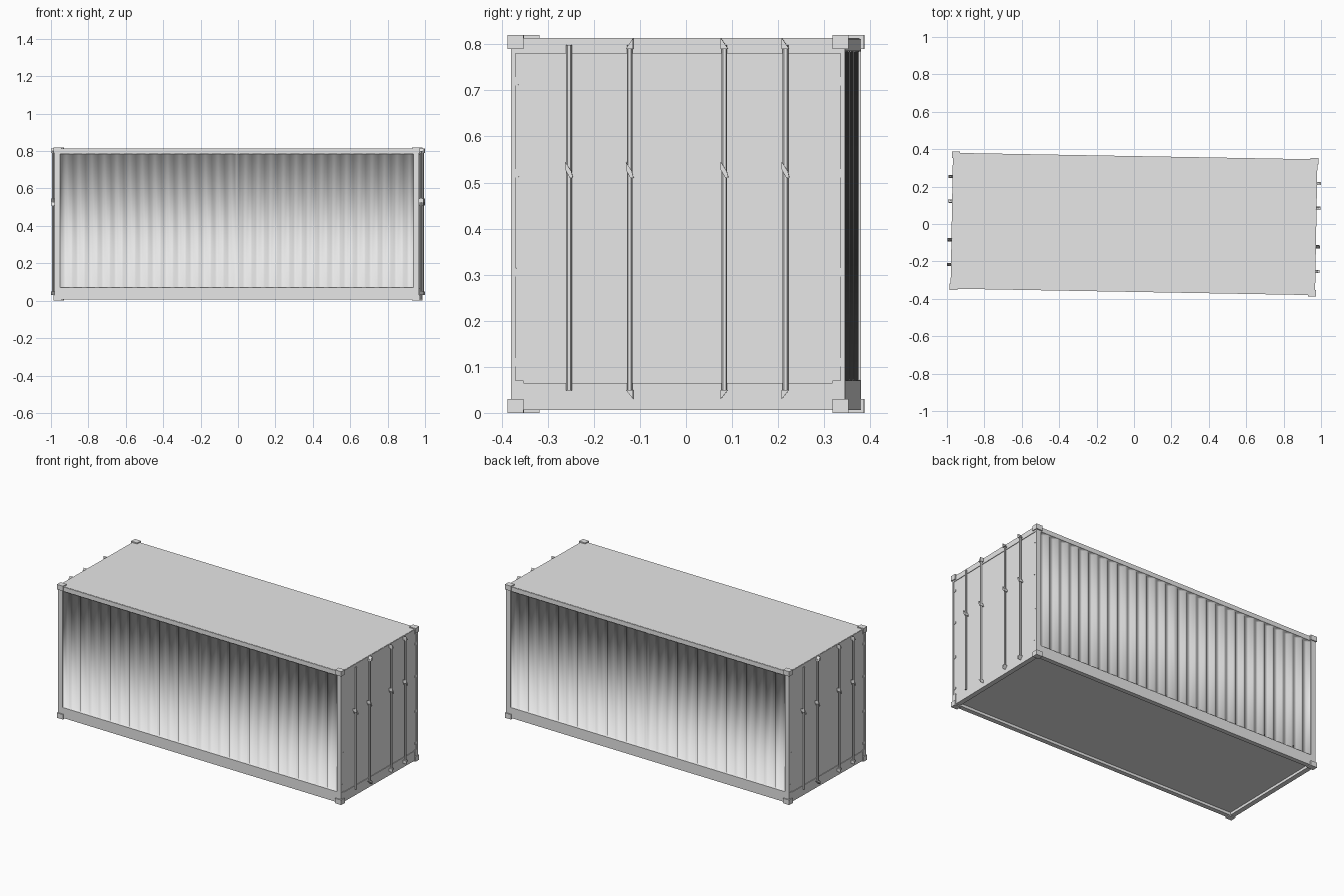
import bpy, bmesh, math
from mathutils import Matrix, Vector

cube = bpy.data.objects.get("Cube")
if cube:
    bpy.data.objects.remove(cube, do_unlink=True)

YAW = math.radians(-1.02)      # the whole container is turned slightly

grey = bpy.data.materials.new("light_grey")
grey.use_nodes = True
grey.diffuse_color = (0.8, 0.8, 0.8, 1)
grey.node_tree.nodes["Principled BSDF"].inputs["Base Color"].default_value = (0.8, 0.8, 0.8, 1)


def finish(name, bm, mirror=(False, False), recalc=True, smooth=False):
    """Turn a bmesh into a named object, optionally mirrored in x and y."""
    if recalc:
        bmesh.ops.recalc_face_normals(bm, faces=bm.faces)
    me = bpy.data.meshes.new(name)
    bm.to_mesh(me)
    bm.free()
    me.materials.append(grey)
    for p in me.polygons:
        p.use_smooth = smooth
    ob = bpy.data.objects.new(name, me)
    bpy.context.collection.objects.link(ob)
    ob.rotation_euler.z = YAW
    if any(mirror):
        m = ob.modifiers.new("Mirror", 'MIRROR')
        m.use_axis = (mirror[0], mirror[1], False)
        m.merge_threshold = 0.0005
    return ob


def add_box(bm, x, y, z):
    """Box between the given (low, high) ranges."""
    c = Vector([(a + b) / 2 for a, b in (x, y, z)])
    s = [abs(b - a) for a, b in (x, y, z)]
    bmesh.ops.create_cube(bm, size=1, matrix=Matrix.Translation(c) @ Matrix.Diagonal((*s, 1)))


def add_prism(bm, x0, x1, profile):
    """Extrude a y-z profile from x0 to x1."""
    a = [bm.verts.new((x0, y, z)) for y, z in profile]
    b = [bm.verts.new((x1, y, z)) for y, z in profile]
    bm.faces.new(a)
    bm.faces.new(b[::-1])
    n = len(profile)
    for i in range(n):
        j = (i + 1) % n
        bm.faces.new((a[j], a[i], b[i], b[j]))


def boxes(name, specs, mirror=(False, False)):
    bm = bmesh.new()
    for s in specs:
        add_box(bm, *s)
    return finish(name, bm, mirror)


# Frame, corner blocks, roof and floor
boxes("side_rails", [((-0.975, 0.975), (0.335, 0.363), (0.785, 0.812)),
                     ((-0.975, 0.975), (0.335, 0.363), (0.006, 0.07))], (False, True))
boxes("end_rails", [((0.945, 0.9745), (-0.353, 0.353), (0.78, 0.812)),
                    ((0.945, 0.9745), (-0.353, 0.353), (0.006, 0.065))], (True, False))
boxes("corner_posts", [((0.945, 0.975), (0.353, 0.363), (0.03, 0.79))], (True, True))
boxes("corner_blocks", [((0.938, 0.98), (0.335, 0.37), (0.79, 0.82)),
                        ((0.938, 0.98), (0.335, 0.37), (0.0, 0.03))], (True, True))
boxes("roof", [((-0.972, 0.972), (-0.36, 0.36), (0.80, 0.8135))])
boxes("floor", [((-0.95, 0.95), (-0.34, 0.34), (0.022, 0.03))])

# Corrugated side wall: one quarter, mirrored in x and y
RIBS, END = 14, 0.945
pitch = END / RIBS
line = []
for i in range(RIBS):
    for f, y in ((0.0, -0.358), (0.2, -0.358), (0.48, -0.340), (0.72, -0.340)):
        line.append(((i + f) * pitch, y))
line.append((END, -0.358))
bm = bmesh.new()
rows = []
for z, lip in ((0.07, True), (0.072, False), (0.783, False), (0.785, True)):
    rows.append([bm.verts.new((x, -0.363 if lip else y, z)) for x, y in line])
for lo, hi in zip(rows, rows[1:]):
    for i in range(len(line) - 1):
        bm.faces.new((lo[i], lo[i + 1], hi[i + 1], hi[i]))
finish("corrugated_walls", bm, (True, True), recalc=False, smooth=True)

# Door panels with hinge lugs reaching in from the posts
boxes("door_panels", [((0.955, 0.971), (-0.354, 0.354), (0.06, 0.785))], (True, False))
bm = bmesh.new()
for z in (0.11, 0.305, 0.52, 0.72):
    add_prism(bm, 0.96, 0.9735, [(0.355, z - 0.010), (0.337, z - 0.005),
                                 (0.337, z + 0.005), (0.355, z + 0.010)])
finish("hinge_lugs", bm, (True, True))

# Locking bars with end keepers and handles, same set turned half round at each end
for end, side in (("left", 1), ("right", -1)):
    bars, fittings = bmesh.new(), bmesh.new()
    for y in (-0.2365, -0.105, 0.101, 0.2335):
        mat = Matrix.Translation((0.984, y, 0.424))
        bmesh.ops.create_cone(bars, cap_ends=True, segments=6, radius1=0.006,
                              radius2=0.006, depth=0.75, matrix=mat)
        d = 1 if y > 0 else -1
        if y > -0.2:
            add_prism(fittings, 0.972, 0.996, [(y - d * 0.008, 0.814), (y - d * 0.008, 0.79),
                                               (y + d * 0.008, 0.79)])
            add_prism(fittings, 0.972, 0.996, [(y - d * 0.008, 0.03), (y - d * 0.008, 0.05),
                                               (y + d * 0.008, 0.05)])
        add_prism(fittings, 0.972, 0.996, [(y - 0.008, 0.545), (y - 0.008, 0.528), (y + 0.002, 0.51),
                                           (y + 0.009, 0.51), (y + 0.005, 0.525)])
    for bm, name in ((bars, "locking_bars"), (fittings, "locking_fittings")):
        if side < 0:
            bmesh.ops.rotate(bm, verts=bm.verts, matrix=Matrix.Rotation(math.pi, 3, 'Z'))
        finish(f"{end}_{name}", bm)
